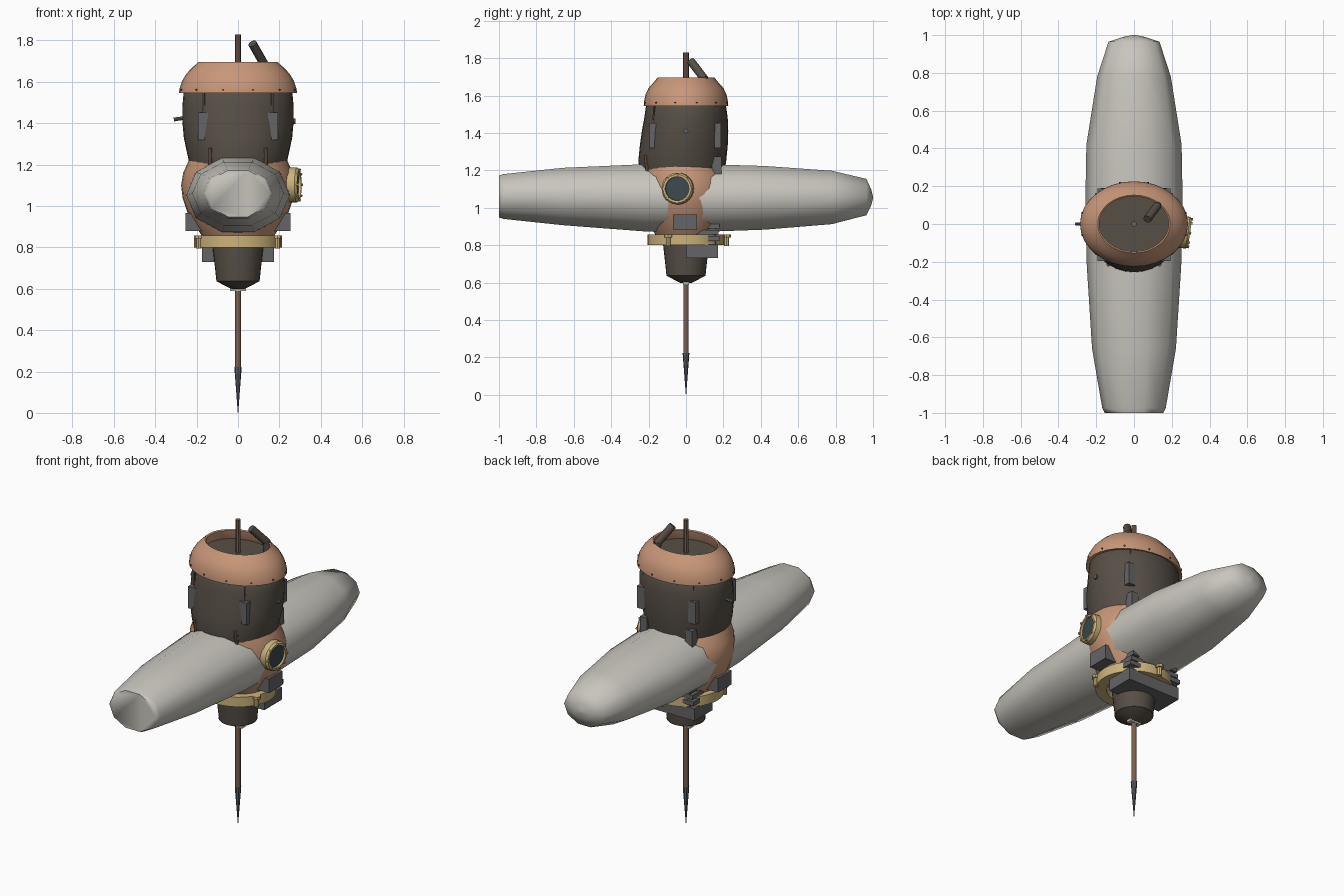
import bpy, bmesh, math
from mathutils import Vector, Matrix

if "Cube" in bpy.data.objects:
    bpy.data.objects.remove(bpy.data.objects["Cube"])


def mat(name, r, g, b):
    m = bpy.data.materials.new(name)
    m.diffuse_color = (r, g, b, 1)
    m.use_nodes = True
    m.node_tree.nodes["Principled BSDF"].inputs["Base Color"].default_value = m.diffuse_color
    return m


COPPER = mat("copper", .58, .31, .19)
DARK = mat("dark_hull", .095, .078, .062)
CANVAS = mat("canvas", .58, .56, .51)
BRASS = mat("brass", .60, .45, .20)
GREY = mat("grey_metal", .13, .13, .135)
GLASS = mat("glass", .045, .065, .078)
BRONZE = mat("bronze_rod", .20, .115, .075)
STEEL = mat("steel_tip", .11, .115, .13)


def finish(name, bm, material, angle=40):
    bmesh.ops.recalc_face_normals(bm, faces=bm.faces)
    me = bpy.data.meshes.new(name)
    bm.to_mesh(me)
    bm.free()
    me.materials.append(material)
    for p in me.polygons:
        p.use_smooth = True
    me.set_sharp_from_angle(angle=math.radians(angle))
    ob = bpy.data.objects.new(name, me)
    bpy.context.collection.objects.link(ob)
    return ob


def loft(name, rows, material, n=32, frame=Matrix(), angle=40, closed=False):
    """Elliptic rings from rows of (height, rx, ry, y offset)."""
    bm = bmesh.new()
    rings = []
    for h, rx, ry, oy in rows:
        rings.append([bm.verts.new(frame @ Vector((
            rx * math.cos(2 * math.pi * i / n), oy + ry * math.sin(2 * math.pi * i / n), h)))
            for i in range(n)])
    pairs = list(zip(rings, rings[1:]))
    if closed:
        pairs.append((rings[-1], rings[0]))
    for a, b in pairs:
        for i in range(n):
            j = (i + 1) % n
            bm.faces.new((a[i], a[j], b[j], b[i]))
    if not closed:
        bm.faces.new(rings[0][::-1])
        bm.faces.new(rings[-1])
    return finish(name, bm, material, angle)


def rod(name, p, q, r1, material, r2=None, n=12):
    """Round bar or cone between two points."""
    p, q = Vector(p), Vector(q)
    d = q - p
    frame = Matrix.Translation(p) @ d.to_track_quat('Z', 'Y').to_matrix().to_4x4()
    r2 = r1 if r2 is None else r2
    return loft(name, [(0, r1, r1, 0), (d.length, r2, r2, 0)], material, n, frame)


def box(name, lo, hi, material, turn=0):
    bm = bmesh.new()
    lo, hi = Vector(lo), Vector(hi)
    m = (Matrix.Translation((lo + hi) / 2) @ Matrix.Rotation(turn, 4, 'Z')
         @ Matrix.Diagonal((*(hi - lo), 1)))
    bmesh.ops.create_cube(bm, size=1, matrix=m)
    return finish(name, bm, material, 30)


# Long balloon lying along y: blunt front, rounded rear
along_y = Matrix(((1, 0, 0, 0), (0, 0, 1, 0), (0, 1, 0, 0), (0, 0, 0, 1)))
loft("balloon", [
    (-1.0, .155, .118, 1.06), (-.975, .168, .126, 1.06), (-.66, .222, .161, 1.06),
    (-.22, .25, .189, 1.053), (.1, .258, .19, 1.052), (.42, .252, .179, 1.053),
    (.78, .195, .15, 1.055), (.965, .135, .102, 1.057), (.99, .06, .045, 1.055),
    (1.0, .008, .006, 1.055)],
    CANVAS, 10, along_y, 68)

# Main hull: copper belly and dark upper drum
loft("belly", [
    (.85, .17, .16, 0), (.90, .205, .19, 0), (.97, .245, .22, 0), (1.04, .268, .24, 0),
    (1.10, .275, .242, 0), (1.16, .265, .238, -.01), (1.22, .238, .22, -.02)], COPPER)
loft("upper_drum", [
    (1.205, .235, .228, -.02), (1.25, .245, .235, -.02), (1.33, .262, .235, -.012),
    (1.41, .269, .231, -.005), (1.48, .269, .223, 0), (1.56, .262, .212, 0),
    (1.63, .20, .16, 0)], DARK)

# Open domed cap with a dark floor inside
loft("cap", [
    (1.545, .286, .226, 0), (1.565, .283, .225, 0), (1.605, .27, .217, 0), (1.64, .249, .2, 0),
    (1.67, .22, .173, 0), (1.695, .192, .153, 0), (1.69, .184, .146, 0),
    (1.62, .20, .16, 0), (1.55, .262, .21, 0)], COPPER, closed=True)
loft("cap_floor", [(1.615, .21, .165, 0), (1.635, .21, .165, 0)], DARK)
for i in range(12):
    a = math.tau * (i + .5) / 12
    p = Vector((.281 * math.cos(a), .222 * math.sin(a), 1.562))
    rod("cap_rivet", p, p + Vector((math.cos(a), math.sin(a), 0)) * .008, .005, DARK, n=6)

# Mast and bent exhaust pipe
rod("mast", (0, 0, 1.6), (0, 0, 1.83), .015, BRONZE, n=8)
rod("pipe_base", (.128, .1, 1.61), (.122, .095, 1.70), .022, DARK)
rod("pipe_top", (.124, .097, 1.69), (.07, .025, 1.785), .022, DARK)

# Brass ring with three bolts
loft("brass_ring", [(.80, .212, .207, 0), (.858, .212, .207, 0),
                    (.858, .15, .15, 0), (.80, .15, .15, 0)], BRASS, closed=True)
for x, y in ((.19, -.095), (-.19, -.095), (0, .217)):
    rod("ring_bolt", (x, y, .795), (x, y, .855), .014, BRASS, n=8)
    rod("ring_bolt_head", (x, y, .842), (x, y, .858), .023, BRASS, n=8)

# Lower pod, collar and drill
loft("lower_pod", [(.635, .104, .104, 0), (.80, .122, .122, 0), (.87, .125, .125, 0)], DARK)
loft("pod_cone", [(.598, .03, .03, 0), (.637, .106, .106, 0)], DARK)
box("drill_collar", (-.038, -.015, .588), (.038, .015, .604), CANVAS)
rod("drill_shaft", (0, 0, .21), (0, 0, .605), .015, BRONZE, n=10)
rod("drill_tip", (0, 0, 0), (0, 0, .222), .001, STEEL, .018, n=8)

# Machinery at the rear: lower crate and stepped plates above it
box("lower_crate", (-.175, 0, .73), (.175, .17, .803), GREY)
for i, (w, y) in enumerate(((.175, .18), (.165, .175), (.155, .18))):
    z = .822 + i * .034
    box("stepped_plate", (-w, .03, z), (w, y, z + .026), GREY)
box("plate_core", (-.14, .04, .80), (.14, .16, .915), GREY)

# Mirrored side details
for s in (-1, 1):
    xs = sorted((s * .16, s * .254))
    box("side_crate", (xs[0], -.07, .88), (xs[1], .06, .965), GREY)
    for y in (-.178, .17):
        box("hull_plate", (s * .17 - .024, y - .018, 1.32), (s * .17 + .024, y + .018, 1.452), GREY)
        rod("hull_rib", (s * .165, y * .98, 1.44), (s * .165, y * .95, 1.55), .007, DARK, n=6)
    box("rear_plate", (s * .15 - .024, .14, 1.17), (s * .15 + .024, .19, 1.275), GREY)
    rod("front_peg", (s * .135, -.205, 1.19), (s * .135, -.215, 1.28), .011, BRONZE, n=8)
rod("left_spigot", (-.25, 0, 1.427), (-.31, 0, 1.418), .009, GREY, n=8)
rod("right_spigot", (.25, 0, 1.41), (.277, 0, 1.41), .013, GREY, n=8)

# Porthole on the right, turned slightly to the front
port = (Matrix.Translation((.255, -.042, 1.102)) @ Matrix.Rotation(math.radians(-8), 4, 'Z')
        @ Matrix.Rotation(math.pi / 2, 4, 'Y'))
loft("porthole_rim", [(-.02, .085, .085, 0), (.03, .085, .085, 0), (.042, .076, .076, 0),
                      (.042, .064, .064, 0), (-.02, .06, .06, 0)], BRASS, 24, port, 35, True)
loft("porthole_glass", [(.0, .064, .064, 0), (.03, .063, .063, 0)], GLASS, 24, port)
for i in range(8):
    a = math.tau * i / 8
    c = Vector((.074 * math.cos(a), .074 * math.sin(a), .035))
    rod("porthole_bolt", port @ c, port @ (c + Vector((0, 0, .013))), .007, BRASS, n=6)
